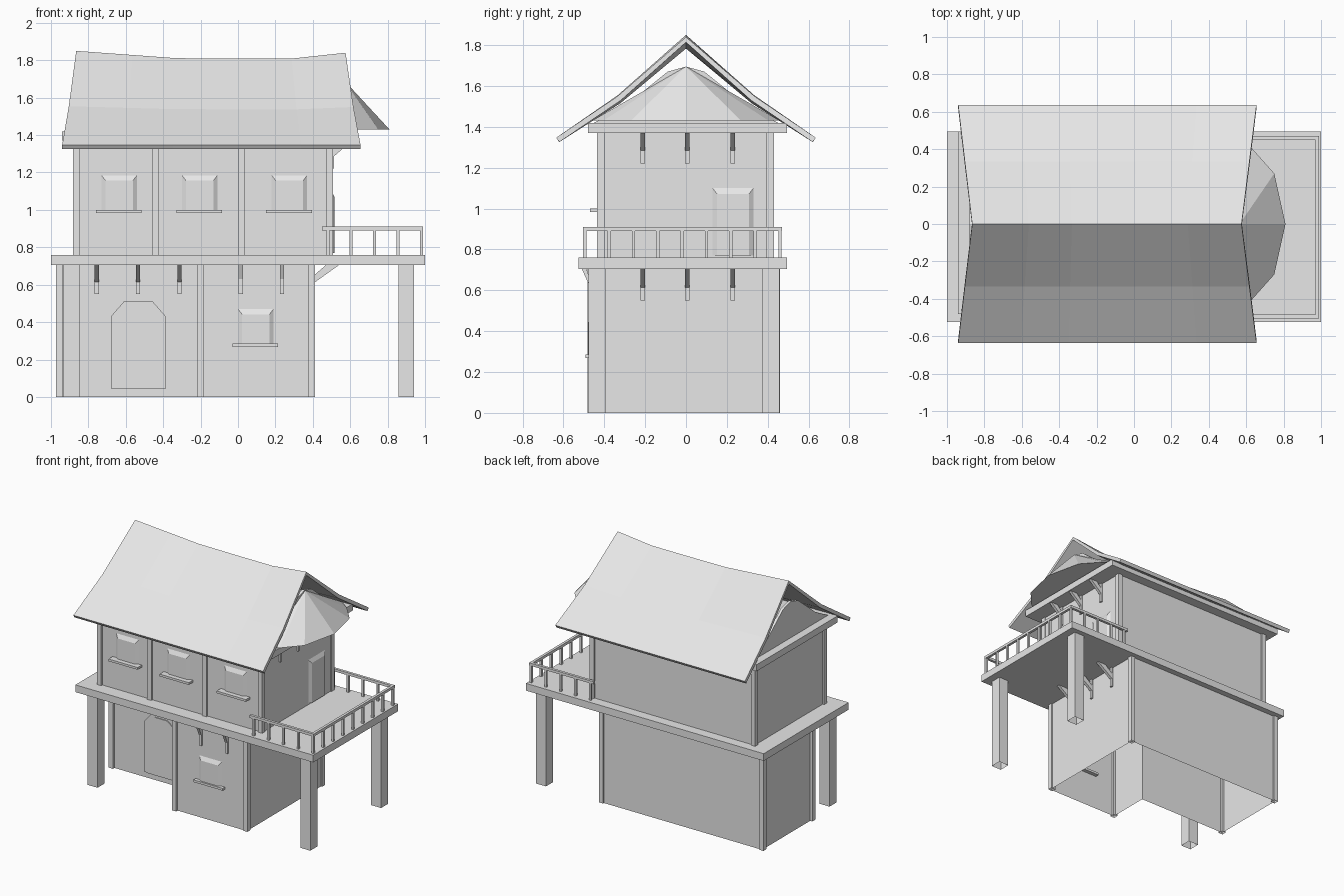
import bpy, bmesh
from mathutils import Vector

cube = bpy.data.objects.get("Cube")
if cube:
    bpy.data.objects.remove(cube, do_unlink=True)

grey = bpy.data.materials.new("plain grey")
grey.use_nodes = True
tone = (0.8, 0.8, 0.8, 1)
grey.diffuse_color = tone
grey.node_tree.nodes["Principled BSDF"].inputs["Base Color"].default_value = tone


def finish(name, bm):
    mesh = bpy.data.meshes.new(name)
    bmesh.ops.recalc_face_normals(bm, faces=bm.faces[:])
    bm.to_mesh(mesh)
    bm.free()
    mesh.materials.append(grey)
    ob = bpy.data.objects.new(name, mesh)
    bpy.context.collection.objects.link(ob)
    return ob


def prism(name, outline, offset, open_start=False):
    """Sweep a planar outline of 3D points along an offset."""
    bm = bmesh.new()
    a = [bm.verts.new(p) for p in outline]
    b = [bm.verts.new(Vector(p) + Vector(offset)) for p in outline]
    for i in range(len(a)):
        j = (i + 1) % len(a)
        bm.faces.new((a[i], a[j], b[j], b[i]))
    bm.faces.new(b)
    if not open_start:
        bm.faces.new(a[::-1])
    return finish(name, bm)


def box(name, x, y, z, open_bottom=False):
    pts = [(x[0], y[0], z[0]), (x[1], y[0], z[0]), (x[1], y[1], z[0]), (x[0], y[1], z[0])]
    return prism(name, pts, (0, 0, z[1] - z[0]), open_bottom)


def column(name, x, y, z, r=0.018):
    return box(name, (x - r, x + r), (y - r, y + r), z, True)


def panel(name, origin, along, out, w, h, depth=0.015, rim=0.022):
    """Raised panel with sloping edges, standing on a wall."""
    o, u, n, up = Vector(origin), Vector(along), Vector(out), Vector((0, 0, 1))
    bm = bmesh.new()
    corners = [(0, 0), (w, 0), (w, h), (0, h)]
    inner = [(rim, 0), (w - rim, 0), (w - rim, h - rim * 1.3), (rim, h - rim * 1.3)]
    a = [bm.verts.new(o + u * s + up * t) for s, t in corners]
    b = [bm.verts.new(o + u * s + up * t + n * depth) for s, t in inner]
    for i in range(4):
        bm.faces.new((a[i], a[(i + 1) % 4], b[(i + 1) % 4], b[i]))
    bm.faces.new(b)
    return finish(name, bm)


def bracket(name, origin, out, reach, r=0.011):
    """Wall foot and sloping arm; origin is the top point on the wall."""
    o, n = Vector(origin), Vector(out)
    side = Vector((-n.y, n.x, 0)) * r
    up = Vector((0, 0, 1))

    def at(d, h):
        return o + n * d + up * h - side
    foot = [at(0, 0), at(0.012, 0), at(0.012, -0.155), at(0, -0.155)]
    arm = [at(0, -0.10), at(reach, 0), at(reach * 0.5, 0), at(0, -0.06)]
    prism(name + "_foot", foot, side * 2)
    prism(name + "_arm", arm, side * 2)


# Ground floor walls with a recessed entrance
L, R, F, B, STEP, NOOK = -0.955, 0.40, -0.465, 0.45, -0.20, -0.145
plan = [(L, NOOK), (STEP, NOOK), (STEP, F), (R, F), (R, B), (L, B)]
prism("ground_floor_walls", [(x, y, 0) for x, y in plan], (0, 0, 0.71), True)
for i, (x, y) in enumerate([(L, NOOK), (STEP, F), (R - 0.007, F + 0.008),
                            (R - 0.007, B - 0.008), (L, B - 0.008)]):
    column(f"ground_column_{i}", x, y, (0, 0.71))

# Deck and its free-standing posts
box("deck", (-1, 1), (-0.525, 0.495), (0.705, 0.76))
for i, (x, y) in enumerate([(-0.89, -0.435), (0.90, -0.435), (0.90, 0.415)]):
    column(f"deck_post_{i}", x, y, (0, 0.71), 0.042)

# Upper floor walls, columns and top plate
box("upper_floor_walls", (-0.87, 0.50), (-0.42, 0.42), (0.76, 1.375))
for i, x in enumerate((-0.865, -0.443, 0.02, 0.49)):
    column(f"upper_front_column_{i}", x, -0.417, (0.76, 1.375))
for i, x in enumerate((-0.865, 0.49)):
    column(f"upper_back_column_{i}", x, 0.413, (0.76, 1.375))
box("top_plate", (-0.94, 0.62), (-0.48, 0.495), (1.37, 1.42))

# Windows with sills
for i, (x, y, z) in enumerate([(-0.73, -0.42, 1.0), (-0.30, -0.42, 1.0),
                               (0.18, -0.42, 1.0), (0.0, F, 0.285)]):
    panel(f"window_{i}", (x, y, z), (1, 0, 0), (0, -1, 0), 0.19, 0.185)
    box(f"window_sill_{i}", (x - 0.03, x + 0.215), (y - 0.05 if i < 3 else y - 0.027, y + 0.03),
        (z - 0.017, z))

# Balcony door and arched entrance door
panel("balcony_door", (0.50, 0.13, 0.77), (0, 1, 0), (1, 0, 0), 0.20, 0.33)


def arch(inset):
    half, top, low = 0.147 - inset, 0.51 - inset, 0.045
    cx = -0.533
    pts = [(-half, low), (half, low), (half, 0.43), (half - 0.07, top),
           (0.07 - half, top), (-half, 0.43)]
    return [(cx + x, NOOK, z) for x, z in pts]


prism("entrance_frame", arch(0), (0, -0.012, 0))
prism("entrance_door", arch(0.025), (0, -0.018, 0))

# Brackets under the deck and under the awning
for i, x in enumerate((-0.755, -0.535, -0.312)):
    bracket(f"entrance_bracket_{i}", (x, NOOK, 0.705), (0, -1, 0), 0.14)
for i, x in enumerate((0.015, 0.235)):
    bracket(f"front_bracket_{i}", (x, F, 0.705), (0, -1, 0), 0.045)
for i, y in enumerate((-0.212, 0.005, 0.23)):
    bracket(f"balcony_bracket_{i}", (R, y, 0.705), (1, 0, 0), 0.14)
    bracket(f"awning_bracket_{i}", (0.50, y, 1.375), (1, 0, 0), 0.115)

# Balcony railing
RZ = (0.89, 0.91)
box("front_rail", (0.45, 0.99), (-0.505, -0.485), RZ)
box("side_rail", (0.97, 0.99), (-0.505, 0.47), RZ)
box("back_rail", (0.45, 0.99), (0.45, 0.47), RZ)
for i in range(5):
    x = 0.48 + 0.125 * i
    for label, y in (("front", -0.495), ("back", 0.46)):
        column(f"{label}_baluster_{i}", x, y, (0.76, 0.895), 0.008)
for i in range(1, 8):
    column(f"side_baluster_{i}", 0.98, -0.495 + 0.119 * i, (0.76, 0.895), 0.008)

# Main roof: sagging ridge, flared eaves
ridge = [(0, 1.85), (0.21, 1.828), (0.37, 1.811), (0.60, 1.809), (0.80, 1.809), (1, 1.84)]
bm = bmesh.new()
rows = []
for t, top in ridge:
    row = []
    for y in (-0.635, -0.335, 0, 0.335, 0.635):
        s = abs(y) / 0.635
        x0, x1 = -0.865 - 0.075 * s, 0.575 + 0.08 * s
        mid = 1.55 + (top - 1.84) * 0.4
        z = top if y == 0 else mid if s < 0.9 else 1.347
        row.append(bm.verts.new((x0 + (x1 - x0) * t, y, z)))
    rows.append(row)
for a, b in zip(rows, rows[1:]):
    for i in range(4):
        bm.faces.new((a[i], b[i], b[i + 1], a[i + 1]))
roof = finish("main_roof", bm)
if roof.data.polygons[0].normal.z < 0:
    roof.data.flip_normals()
thick = roof.modifiers.new("thickness", "SOLIDIFY")
thick.thickness = 0.026
thick.offset = -1

# Gable infill at both ends
gable = [(-0.45, 1.42), (0.45, 1.42), (0.30, 1.50), (0.09, 1.67),
         (0, 1.695), (-0.09, 1.67), (-0.30, 1.50)]
for name, x in (("left_gable", 0.54), ("right_gable", -0.88)):
    prism(name, [(x, y, z) for y, z in gable], (0.02, 0, 0))

# Faceted awning over the balcony
rim = [(0.55, -0.46), (0.63, -0.405), (0.75, -0.27), (0.81, 0),
       (0.75, 0.27), (0.63, 0.405), (0.55, 0.46)]
bm = bmesh.new()
apex = bm.verts.new((0.565, 0, 1.695))
lip = [bm.verts.new((x, y, 1.43)) for x, y in rim]
for a, b in zip(lip, lip[1:] + lip[:1]):
    bm.faces.new((apex, a, b))
bm.faces.new(lip)
finish("awning", bm)
